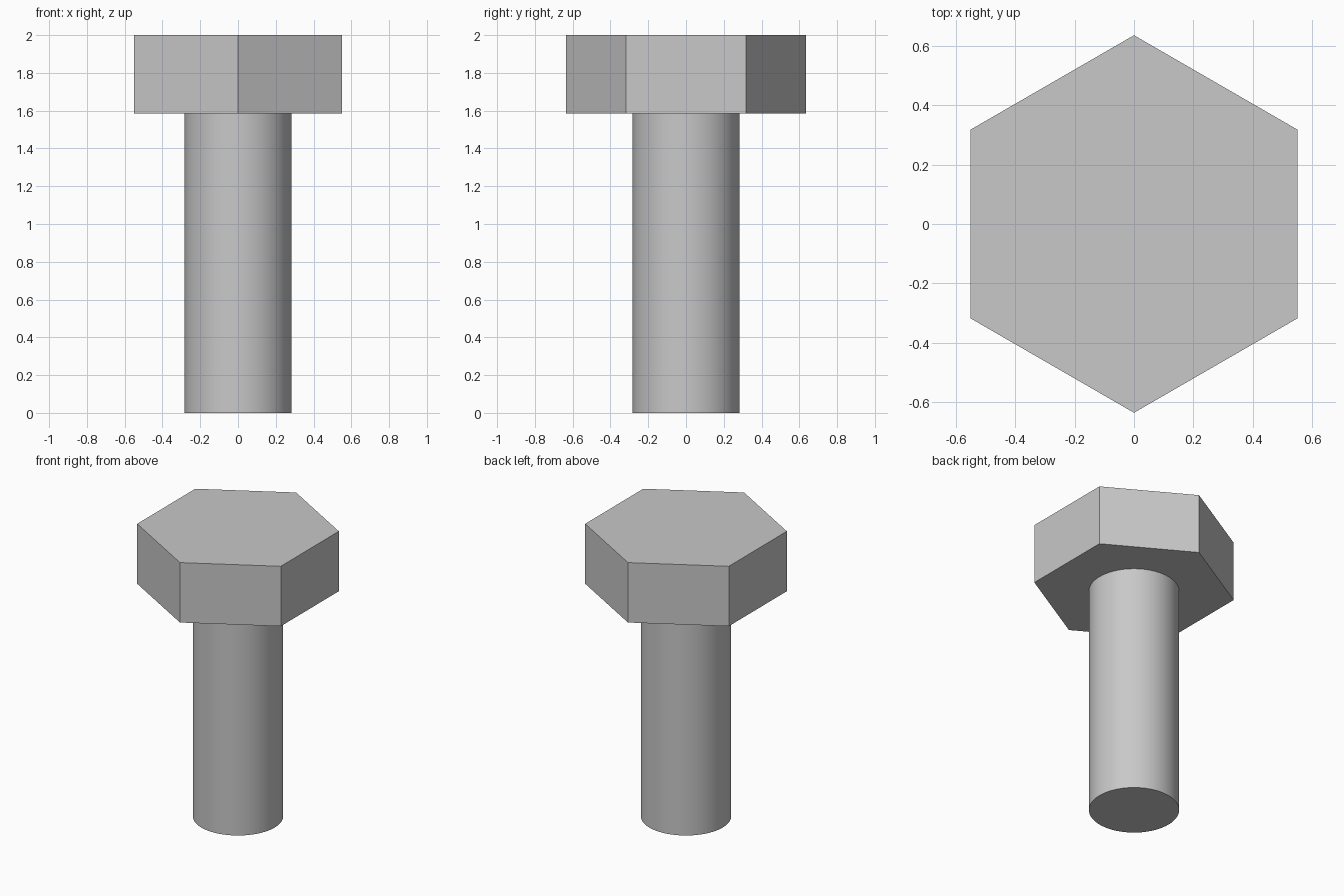
import bpy
import math

cube = bpy.data.objects.get("Cube")
if cube:
    bpy.data.objects.remove(cube, do_unlink=True)

# Single plain steel colour
steel = bpy.data.materials.new("steel_grey")
steel.use_nodes = True
colour = (0.58, 0.58, 0.58, 1.0)
steel.diffuse_color = colour
steel.node_tree.nodes["Principled BSDF"].inputs["Base Color"].default_value = colour

HEAD_BOTTOM, TOP = 1.585, 2.0


def prism(name, sides, radius, z0, z1):
    """Upright prism between two heights, with a corner on the y axis."""
    bpy.ops.mesh.primitive_cylinder_add(
        vertices=sides, radius=radius, depth=z1 - z0, location=(0, 0, (z0 + z1) / 2))
    obj = bpy.context.object
    obj.name = obj.data.name = name
    obj.data.materials.append(steel)
    return obj


# Hexagonal head
prism("bolt_head", 6, 0.635, HEAD_BOTTOM, TOP)

# Round shank, set slightly into the head
prism("bolt_shank", 64, 0.283, 0.0, HEAD_BOTTOM + 0.02)
bpy.ops.object.shade_smooth_by_angle(angle=math.radians(30))
